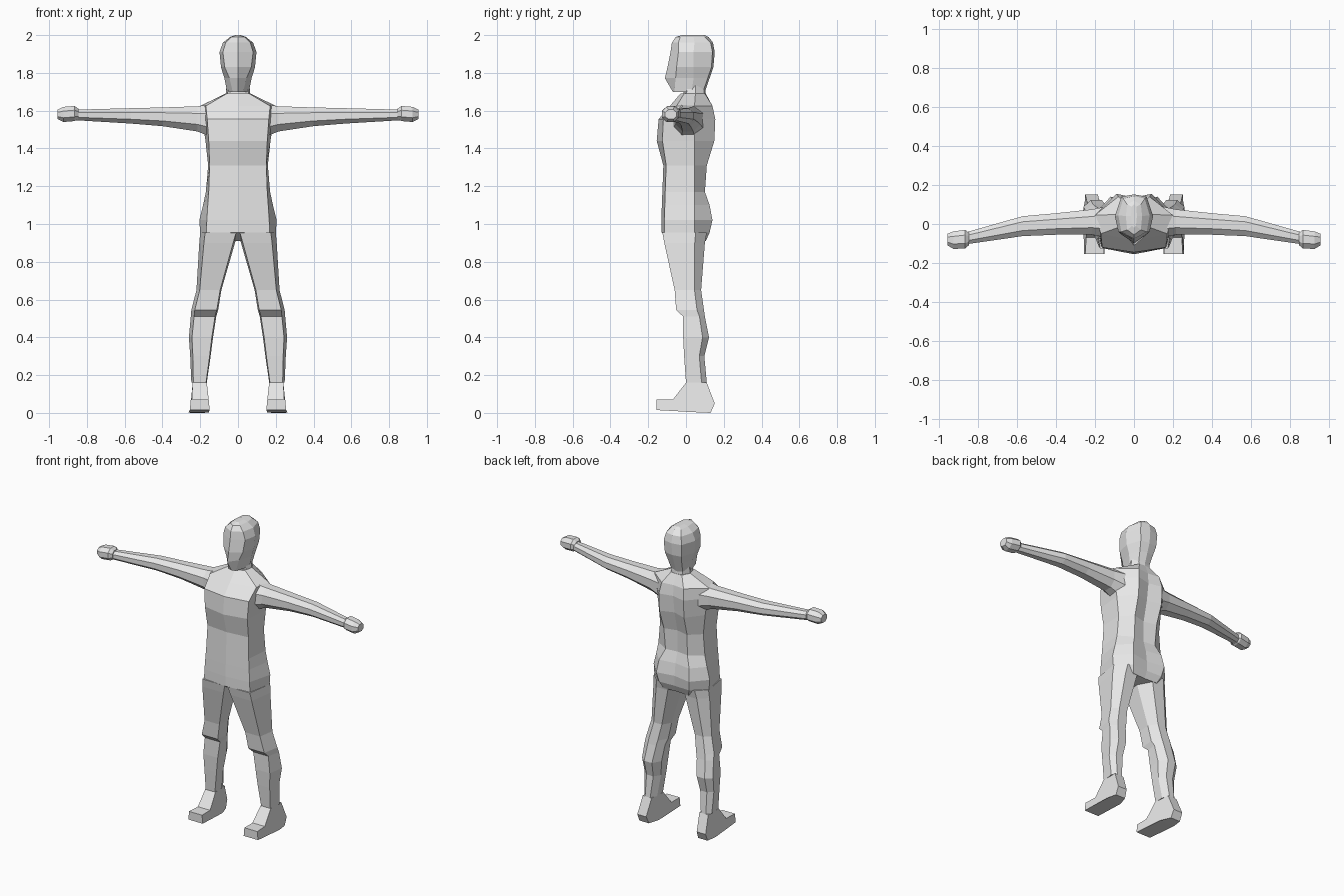
import bpy, bmesh

grey = bpy.data.materials.new("plain_grey")
grey.diffuse_color = (0.8, 0.8, 0.8, 1)


def loft(name, rings, mirror=False):
    """Skin a list of equal-length point rings, cap both ends."""
    bm = bmesh.new()
    vs = [[bm.verts.new(p) for p in r] for r in rings]
    n = len(vs[0])
    for a, b in zip(vs, vs[1:]):
        for i in range(n):
            j = (i + 1) % n
            bm.faces.new((a[i], a[j], b[j], b[i]))
    bm.faces.new(vs[0])
    bm.faces.new(vs[-1])
    bmesh.ops.recalc_face_normals(bm, faces=bm.faces)
    me = bpy.data.meshes.new(name)
    bm.to_mesh(me)
    bm.free()
    me.materials.append(grey)
    ob = bpy.data.objects.new(name, me)
    bpy.context.collection.objects.link(ob)
    if mirror:
        ob.modifiers.new("mirror", 'MIRROR')
    return ob


def body_ring(z, front, cx, cy, sx, sy, bx, by, spine):
    """Symmetric ring: front centre, front corner, side, back, spine."""
    half = [(cx, cy, z), (sx, sy, z), (bx, by, z)]
    return ([(0, front, z)] + half + [(0, spine, z)]
            + [(-x, y, h) for x, y, h in reversed(half)])


# torso: z, front y, corner xy, side xy, back xy, spine y
torso = [
    (0.91, -0.06, .10, -.06, .17, .045, .09, .105, .10),
    (0.955, -.13, .168, -.115, .20, .045, .11, .125, .12),
    (1.02, -.13, .165, -.115, .205, .045, .12, .14, .12),
    (1.10, -.128, .16, -.112, .185, .045, .11, .125, .11),
    (1.17, -.125, .155, -.11, .17, .045, .08, .10, .09),
    (1.31, -.12, .15, -.105, .158, .045, .085, .11, .09),
    (1.44, -.155, .155, -.125, .172, .045, .09, .15, .12),
    (1.555, -.145, .163, -.12, .19, .045, .09, .155, .135),
    (1.625, -.085, .17, -.05, .20, .045, .08, .14, .13),
    (1.69, -.03, .06, -.01, .068, .05, .04, .10, .105),
]
loft("torso", [body_ring(*r) for r in torso])

# neck
loft("neck", [body_ring(*r) for r in [
    (1.66, -.02, .06, 0, .068, .05, .04, .10, .105),
    (1.76, .0, .045, .01, .058, .05, .04, .09, .10)]])

# head with a pointed face
head = [
    (1.70, -.07, .028, -.062, .058, .03, .04, .09, .10),
    (1.772, -.112, .045, -.055, .072, .04, .05, .115, .125),
    (1.83, -.098, .07, -.05, .09, .04, .06, .135, .145),
    (1.91, -.082, .08, -.04, .098, .04, .065, .14, .152),
    (1.96, -.075, .065, -.04, .08, .045, .055, .13, .143),
    (1.99, -.055, .035, -.03, .042, .04, .035, .10, .12),
    (2.0, -.02, .01, -.01, .015, .04, .012, .09, .10),
]
loft("head", [body_ring(*r) for r in head])


def limb_ring(x, yf, yb, zb, zt, c=0.28):
    """Chamfered rectangle in the yz plane."""
    dy, dz = (yb - yf) * c, (zt - zb) * c
    return [(x, yf, zb + dz), (x, yf + dy, zb), (x, yb - dy, zb), (x, yb, zb + dz),
            (x, yb, zt - dz), (x, yb - dy, zt), (x, yf + dy, zt), (x, yf, zt - dz)]


# arms: x, front y, back y, bottom z, top z
loft("arm", [limb_ring(*r) for r in [
    (.14, -.07, .09, 1.46, 1.635), (.215, -.055, .075, 1.49, 1.623),
    (.40, -.055, .055, 1.518, 1.617), (.57, -.062, .04, 1.532, 1.613),
    (.87, -.105, -.045, 1.55, 1.605)]], True)

# hands
loft("hand", [limb_ring(*r) for r in [
    (.845, -.108, -.045, 1.555, 1.61), (.865, -.125, -.03, 1.545, 1.625),
    (.925, -.128, -.038, 1.54, 1.62), (.955, -.11, -.05, 1.555, 1.605)]], True)


def leg_ring(z, xi, xo, yf, yb):
    w, d = xo - xi, yb - yf
    return [(xi + .05 * w, yf, z), (xo - .13 * w, yf, z), (xo, yb - .25 * d, z),
            (xo - .3 * w, yb, z), (xi + .25 * w, yb, z), (xi, yf + .6 * d, z)]


# legs: z, inner x, outer x, front y, back y
loft("leg", [leg_ring(*r) for r in [
    (.955, .0, .20, -.125, .11), (.90, .016, .205, -.115, .10),
    (.65, .088, .22, -.06, .08), (.545, .105, .247, -.052, .095),
    (.51, .115, .25, -.015, .10), (.40, .132, .26, -.015, .122),
    (.30, .145, .253, -.01, .097), (.16, .165, .247, 0, .11)]], True)

# feet: side profile y, z with inner and outer x
foot = [(0, .16, .165, .24), (-.07, .07, .155, .245), (-.155, .07, .155, .25),
        (-.155, .015, .15, .255), (.06, .003, .155, .262), (.13, 0, .18, .25),
        (.152, .05, .185, .25), (.11, .16, .175, .24)]
loft("foot", [[(a, y, z) for y, z, a, b in foot],
              [(b, y, z) for y, z, a, b in foot]], True)
